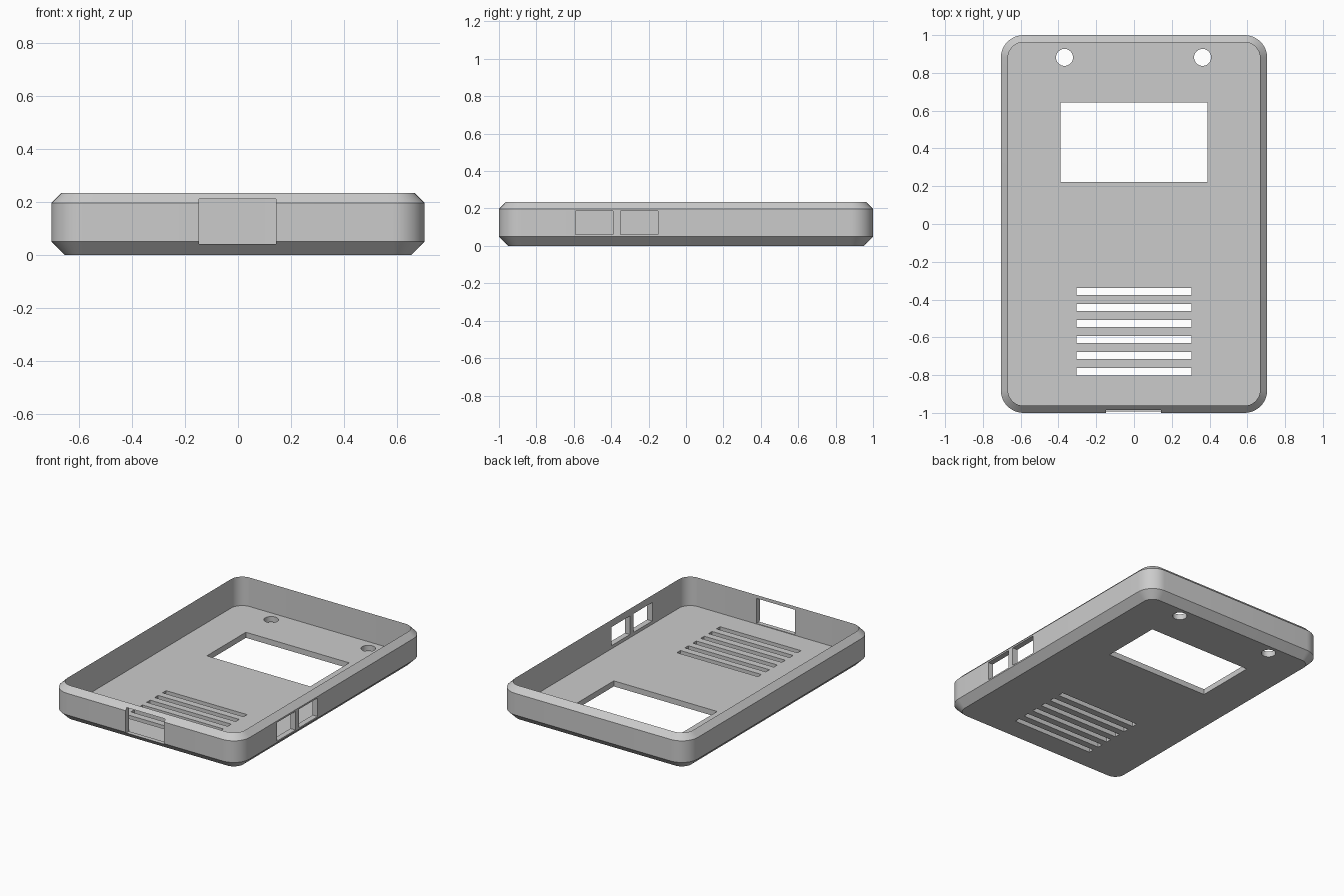
import bpy
import bmesh
import math
from mathutils import Matrix

if "Cube" in bpy.data.objects:
    bpy.data.objects.remove(bpy.data.objects["Cube"], do_unlink=True)

HALF_X, HALF_Y, RADIUS = 0.705, 1.0, 0.12
WALL, HEIGHT, BASE_CHAMFER = 0.038, 0.235, 0.05
CORNER_STEPS = 12

grey = bpy.data.materials.new("plain grey")
grey.use_nodes = True
COLOUR = (0.6, 0.6, 0.6, 1)
grey.diffuse_color = COLOUR
grey.node_tree.nodes["Principled BSDF"].inputs["Base Color"].default_value = COLOUR


def make_object(name, bm):
    bmesh.ops.recalc_face_normals(bm, faces=bm.faces[:])
    mesh = bpy.data.meshes.new(name)
    bm.to_mesh(mesh)
    bm.free()
    mesh.materials.append(grey)
    obj = bpy.data.objects.new(name, mesh)
    bpy.context.collection.objects.link(obj)
    return obj


def rounded_ring(bm, inset, z):
    """Rounded rectangle, offset inwards from the outer outline."""
    cx, cy, r = HALF_X - RADIUS, HALF_Y - RADIUS, RADIUS - inset
    ring = []
    for i, (sx, sy) in enumerate(((1, 1), (-1, 1), (-1, -1), (1, -1))):
        for k in range(CORNER_STEPS + 1):
            a = math.pi / 2 * (i + k / CORNER_STEPS)
            ring.append(bm.verts.new((sx * cx + r * math.cos(a), sy * cy + r * math.sin(a), z)))
    return ring


def box(bm, x0, x1, y0, y1, z0, z1):
    move = Matrix.Translation(((x0 + x1) / 2, (y0 + y1) / 2, (z0 + z1) / 2))
    size = Matrix.Diagonal((x1 - x0, y1 - y0, z1 - z0, 1))
    bmesh.ops.create_cube(bm, size=1, matrix=move @ size)


# Open tray: chamfered outside, knife-edge rim, straight inner wall and floor
bm = bmesh.new()
profile = [(BASE_CHAMFER, 0), (0, BASE_CHAMFER), (0, HEIGHT - WALL), (WALL, HEIGHT), (WALL, WALL)]
rings = [rounded_ring(bm, inset, z) for inset, z in profile]
for low, high in zip(rings, rings[1:]):
    for i in range(len(low)):
        j = (i + 1) % len(low)
        bm.faces.new((low[i], low[j], high[j], high[i]))
bm.faces.new(rings[0][::-1])
bm.faces.new(rings[-1])
case = make_object("case_shell", bm)

# Openings
bm = bmesh.new()
box(bm, -0.39, 0.388, 0.222, 0.642, -0.1, 0.1)           # screen window
for i in range(6):                                        # speaker slots
    top = -0.338 - 0.085 * i
    box(bm, -0.305, 0.305, top - 0.038, top, -0.1, 0.1)
for x in (-0.368, 0.363):                                 # round holes
    bmesh.ops.create_cone(bm, cap_ends=True, segments=32, radius1=0.045, radius2=0.045,
                          depth=0.2, matrix=Matrix.Translation((x, 0.882, 0)))
box(bm, -0.147, 0.143, -1.1, -0.9, 0.042, 0.212)         # front port
for y in (-0.59, -0.35):                                  # side ports
    box(bm, 0.6, 0.8, y, y + 0.2, 0.06, 0.186)
cutter = make_object("opening_cutter", bm)
cutter.hide_render = True

cut = case.modifiers.new("openings", 'BOOLEAN')
cut.operation = 'DIFFERENCE'
cut.solver = 'EXACT'
cut.object = cutter

# Bake the cut, drop the cutter and shade
bpy.ops.object.select_all(action='DESELECT')
case.select_set(True)
bpy.context.view_layer.objects.active = case
bpy.ops.object.modifier_apply(modifier=cut.name)
bpy.data.objects.remove(cutter, do_unlink=True)
bpy.ops.object.shade_smooth_by_angle(angle=math.radians(30))
